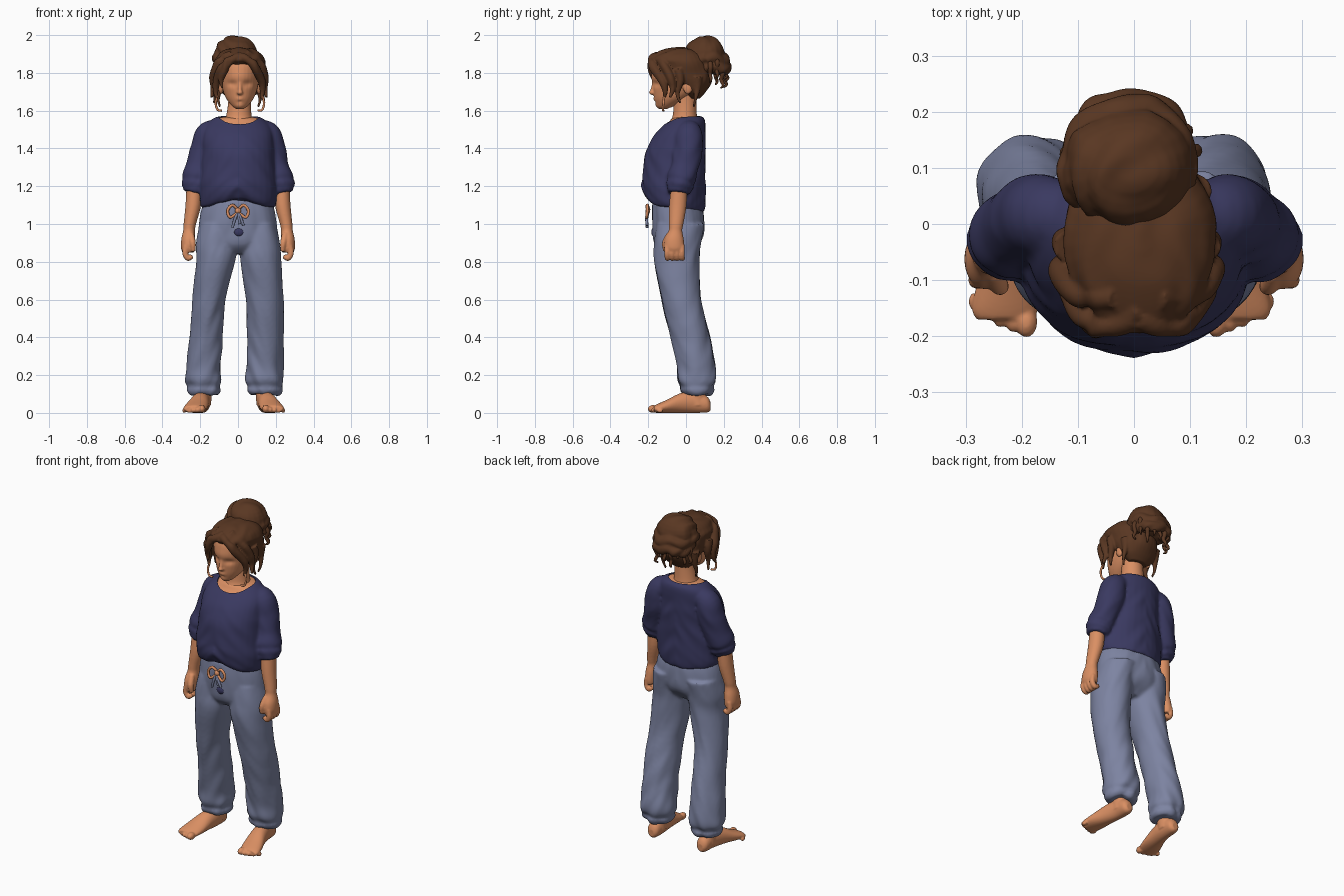
import bpy, bmesh, math
from mathutils import Vector, Matrix, noise


def material(name, rgb):
    m = bpy.data.materials.new(name)
    m.diffuse_color = (*rgb, 1)
    return m


SKIN = material("skin", (0.70, 0.275, 0.125))
HAIR = material("brown hair", (0.10, 0.038, 0.016))
NAVY = material("navy knit", (0.042, 0.041, 0.118))
SLATE = material("slate cotton", (0.205, 0.23, 0.36))


def smooth_rows(rows, sub=5):
    """Catmull-Rom interpolation of number rows."""
    out = []
    for i in range(len(rows) - 1):
        a, b, c, d = (rows[max(0, min(len(rows) - 1, k))] for k in (i - 1, i, i + 1, i + 2))
        for s in range(sub):
            t = s / sub
            out.append([0.5 * (2 * q + (r - p) * t + (2 * p - 5 * q + 4 * r - u) * t * t
                               + (3 * q - p - 3 * r + u) * t ** 3)
                        for p, q, r, u in zip(a, b, c, d)])
    return out + [list(rows[-1])]


def skin_rings(bm, rings):
    vs = [[bm.verts.new(p) for p in ring] for ring in rings]
    n = len(vs[0])
    for a, b in zip(vs, vs[1:]):
        for i in range(n):
            bm.faces.new((a[i], a[(i + 1) % n], b[(i + 1) % n], b[i]))
    bm.faces.new(vs[0][::-1])
    bm.faces.new(vs[-1])


def loft(bm, rows, along_y=False, n=32):
    """Rows are (height, centre, centre, radius, radius); along_y lays the loft down."""
    rings = []
    for h, c1, c2, r1, r2 in smooth_rows(rows):
        ring = []
        for k in range(n):
            a = math.tau * k / n
            u, v = c1 + max(r1, .002) * math.cos(a), c2 + max(r2, .002) * math.sin(a)
            ring.append((u, h, v) if along_y else (u, v, h))
        rings.append(ring)
    skin_rings(bm, rings)


def tube(bm, rows, n=10):
    """Rows are (x, y, z, radius)."""
    rows = smooth_rows(rows)
    pts = [Vector(r[:3]) for r in rows]
    side, rings = Vector((0.31, 0.83, 0.46)), []
    for i, p in enumerate(pts):
        t = (pts[min(i + 1, len(pts) - 1)] - pts[max(i - 1, 0)]).normalized()
        side = (side - t * side.dot(t)).normalized()
        up, r = t.cross(side), max(rows[i][3], .001)
        rings.append([p + r * (side * math.cos(math.tau * k / n) + up * math.sin(math.tau * k / n))
                      for k in range(n)])
    skin_rings(bm, rings)


def blob(bm, c, s):
    bmesh.ops.create_uvsphere(bm, u_segments=20, v_segments=14, radius=1,
                              matrix=Matrix.Translation(c) @ Matrix.Diagonal((*s, 1)))


def bake(ob):
    dg = bpy.context.evaluated_depsgraph_get()
    me = bpy.data.meshes.new_from_object(ob.evaluated_get(dg))
    ob.modifiers.clear()
    ob.data = me


def finish(name, bm, mat, voxel=None, relax=3, shape=None):
    """Turn a bmesh into an object, fusing overlapping volumes and sculpting by a rule."""
    bmesh.ops.recalc_face_normals(bm, faces=bm.faces)
    me = bpy.data.meshes.new(name)
    bm.to_mesh(me)
    bm.free()
    ob = bpy.data.objects.new(name, me)
    bpy.context.collection.objects.link(ob)
    if voxel:
        rm = ob.modifiers.new("fuse", 'REMESH')
        rm.mode, rm.voxel_size = 'VOXEL', voxel
        sm = ob.modifiers.new("relax", 'SMOOTH')
        sm.factor, sm.iterations = 0.5, relax
        bake(ob)
    if shape:
        moved = [shape(v.co.copy(), v.normal.copy()) for v in ob.data.vertices]
        for v, co in zip(ob.data.vertices, moved):
            v.co = co
    ob.data.materials.clear()
    ob.data.materials.append(mat)
    shade(ob)
    return ob


def shade(ob):
    bpy.ops.object.select_all(action='DESELECT')
    ob.select_set(True)
    bpy.context.view_layer.objects.active = ob
    bpy.ops.object.shade_smooth_by_angle(angle=math.radians(50))


def mirrored(ob, name, dx=0.0):
    c = ob.copy()
    c.name, c.data = name, ob.data.copy()
    c.data.transform(Matrix.Translation((dx, 0, 0)) @ Matrix.Scale(-1, 4, (1, 0, 0)))
    c.data.flip_normals()
    bpy.context.collection.objects.link(c)


def clamp(v):
    return max(0.0, min(1.0, v))


# Sweater: torso and sleeves, with folds and a hem that is higher in front
torso = [(1.085, 0, -.055, .195, .15), (1.12, 0, -.06, .205, .162), (1.2, 0, -.065, .205, .17),
         (1.3, 0, -.062, .195, .163), (1.38, 0, -.055, .19, .16), (1.45, 0, -.04, .188, .142),
         (1.5, 0, -.02, .18, .123), (1.54, 0, 0, .155, .102), (1.566, 0, .005, .115, .085),
         (1.578, 0, .005, .05, .04)]
bm = bmesh.new()
loft(bm, torso)
for s in (-1, 1):
    tube(bm, [(s * .11, .02, 1.5, .055), (s * .155, .015, 1.47, .073), (s * .175, .01, 1.39, .077),
              (s * .2, -.005, 1.3, .073), (s * .217, -.022, 1.245, .078), (s * .221, -.027, 1.225, .07),
              (s * .226, -.032, 1.205, .074), (s * .229, -.036, 1.185, .064),
              (s * .232, -.038, 1.165, .058)], 28)


def knit(co, no):
    fold = noise.noise(Vector((co.x * 9, co.y * 9, co.z * 14 + abs(co.x) * 14)))
    co += no * .008 * fold * clamp((1.5 - co.z) / .1)
    if abs(co.x) < .215:
        w = clamp((1.25 - co.z) / .16)
        arch = .03 * math.exp(-(co.x / .09) ** 2) if co.y < -.05 else 0
        co.z += w * (arch - .13 * (co.y + .055)) * clamp((.215 - abs(co.x)) / .02)
    return co


sweater = finish("sweater", bm, NAVY, .009, 3, knit)

# Neckline opening cut through the sweater
bm = bmesh.new()
loft(bm, [(1.45, .003, -.018, .108, .096), (1.7, .003, -.018, .108, .096)], n=64)
cutter = finish("neckline_cutter", bm, NAVY)
cutter.hide_render = True
cut = sweater.modifiers.new("neckline", 'BOOLEAN')
cut.operation, cut.object, cut.solver = 'DIFFERENCE', cutter, 'EXACT'
bake(sweater)
bpy.data.objects.remove(cutter)
shade(sweater)

# Upper chest under the neckline, and neck
bm = bmesh.new()
loft(bm, [(z - .007, x, y, a - .006, b - .007) for z, x, y, a, b in torso[4:]])
loft(bm, [(1.5, .003, -.01, .085, .08), (1.55, .004, -.008, .074, .07), (1.58, .005, -.006, .066, .063),
          (1.64, .008, -.005, .06, .06), (1.7, .01, -.005, .06, .06)])
finish("neck_and_chest", bm, SKIN)

# Trousers: hips fused with two differently placed legs
bm = bmesh.new()
loft(bm, [(1.125, 0, -.05, .18, .125), (1.05, 0, -.042, .2, .138), (.95, 0, -.04, .212, .136),
          (.89, 0, -.048, .2, .115), (.845, 0, -.05, .1, .07)])
loft(bm, [(1.0, -.1, -.03, .105, .128), (.9, -.112, -.045, .11, .125), (.8, -.12, -.05, .103, .12),
          (.6, -.153, -.025, .088, .106), (.4, -.168, .022, .087, .105), (.25, -.181, .052, .094, .102),
          (.175, -.184, .056, .1, .102), (.14, -.182, .056, .086, .086), (.12, -.182, .056, .09, .09),
          (.095, -.18, .056, .075, .075)])
loft(bm, [(1.0, .1, -.03, .105, .128), (.9, .115, -.045, .108, .125), (.8, .122, -.05, .108, .12),
          (.6, .14, -.025, .1, .106), (.4, .145, .022, .096, .105), (.25, .142, .052, .1, .102),
          (.175, .142, .056, .102, .102), (.14, .142, .056, .087, .086), (.12, .142, .056, .09, .09),
          (.095, .142, .056, .075, .075)])


def cotton(co, no):
    slant = co.z * 7 + (abs(co.x) - .13) * 12
    amp = .006 + .006 * clamp((.45 - co.z) / .3)
    return co + no * amp * noise.noise(Vector((co.x * 11, co.y * 11, slant * 1.3)))


finish("trousers", bm, SLATE, .009, 4, cotton)

# Drawstring bow
bm = bmesh.new()
for s in (-1, 1):
    tube(bm, [(0, -.195, 1.075, .007), (s * .03, -.205, 1.1, .008), (s * .055, -.205, 1.07, .008),
              (s * .04, -.208, 1.035, .008), (0, -.2, 1.065, .007)], 8)
blob(bm, (0, -.202, 1.07), (.016, .012, .016))
finish("drawstring_bow", bm, SKIN)
bm = bmesh.new()
for s, e in ((-1, .0), (1, .012), (.35, .02)):
    tube(bm, [(0, -.2, 1.065, .008), (s * .015, -.208, 1.03, .008), (s * .03, -.206, .98 + e, .007)], 8)
finish("drawstring_tails", bm, SLATE)
bm = bmesh.new()
blob(bm, (.005, -.172, .957), (.026, .012, .022))
finish("drawstring_stop", bm, NAVY)

# Arm and relaxed hand
bm = bmesh.new()
loft(bm, [(1.22, -.232, -.035, .04, .042), (1.1, -.237, -.043, .041, .046), (1.0, -.255, -.052, .033, .038),
          (.965, -.259, -.056, .031, .036), (.92, -.263, -.062, .037, .05), (.875, -.266, -.062, .036, .054),
          (.85, -.264, -.06, .03, .048)])
for i in range(4):
    y = -.1 + .026 * i
    tube(bm, [(-.275, y, .885, .015), (-.28, y, .845, .0155), (-.264, y + .002, .818, .0145),
              (-.242, y + .003, .832, .012)], 12)
tube(bm, [(-.25, -.085, .945, .018), (-.24, -.11, .9, .017), (-.236, -.108, .855, .012)], 12)
arm = finish("right_arm", bm, SKIN, .005, 3)
mirrored(arm, "left_arm")

# Bare foot with toes
bm = bmesh.new()
loft(bm, [(.13, -.187, .035, .018, .022), (.11, -.187, .045, .036, .043), (.04, -.19, .057, .043, .057),
          (-.03, -.202, .052, .05, .052), (-.1, -.218, .035, .06, .035), (-.15, -.229, .024, .06, .024),
          (-.17, -.232, .02, .05, .018)], True)
loft(bm, [(.04, -.187, .06, .045, .05), (.1, -.185, .05, .045, .052), (.2, -.184, .055, .048, .05)])
for i, r in enumerate((.021, .016, .015, .0135, .012)):
    blob(bm, (-.192 - .023 * i, -.174 + .0045 * i * i * .5, r), (r * .95, r * 1.35, r))


def grounded(co, no):
    co.z = max(0, co.z)
    return co


foot = finish("right_foot", bm, SKIN, .005, 3, grounded)
mirrored(foot, "left_foot", -.045)

# Head with nose, ears, eye sockets and lips
bm = bmesh.new()
loft(bm, [(1.608, .01, -.118, .018, .02), (1.625, .01, -.108, .042, .046), (1.66, .01, -.08, .07, .086),
          (1.7, .01, -.055, .088, .117), (1.75, .01, -.045, .1, .132), (1.8, .01, -.04, .107, .141),
          (1.85, .01, -.035, .103, .136), (1.89, .01, -.035, .075, .1), (1.91, .01, -.035, .02, .03)])
blob(bm, (.01, -.177, 1.696), (.016, .019, .013))
tube(bm, [(.01, -.168, 1.755, .01), (.01, -.174, 1.725, .011), (.01, -.182, 1.697, .011)])
for s in (-1, 1):
    blob(bm, (.01 + s * .1, .01, 1.725), (.014, .026, .038))


def face(co, no):
    if co.y < -.08:
        for x, z, r, d in ((-.032, 1.742, .017, .011), (.052, 1.742, .017, .011), (.01, 1.66, .013, -.006),
                           (.01, 1.648, .006, .004), (.01, 1.622, .016, -.006), (.01, 1.775, .03, -.004)):
            co.y += d * math.exp(-(((co.x - x) / 1.5) ** 2 + (co.z - z) ** 2) / r ** 2)
    return co


finish("head", bm, SKIN, .005, 3, face)

# Swept-back hair with loose side locks
bm = bmesh.new()
loft(bm, [(1.665, .01, .045, .06, .03), (1.7, .01, .045, .1, .06), (1.75, .011, .028, .12, .108),
          (1.8, .012, -.002, .13, .14), (1.845, .012, -.022, .136, .147), (1.87, .012, -.037, .133, .157),
          (1.9, .012, -.037, .115, .13), (1.925, .012, -.03, .07, .08), (1.934, .012, -.03, .02, .02)])
for s, k in ((-1, 0), (1, .012)):
    for row in ([(.0, -.165, 1.885, .022), (.045, -.182, 1.865, .022), (.085, -.165, 1.82, .024),
                 (.112, -.125, 1.76, .022), (.118, -.11, 1.7, .014), (.11, -.12, 1.66, .006)],
                [(.03, -.13, 1.9, .025), (.1, -.12, 1.85, .026), (.127, -.085, 1.78, .024),
                 (.13, -.07, 1.72, .016), (.14, -.085, 1.67, .007)],
                [(.115, -.04, 1.82, .03), (.122, -.03, 1.76, .022), (.118, -.045, 1.69, .012),
                 (.128, -.03, 1.64, .006)],
                [(.1, .06, 1.78, .03), (.1, .06, 1.72, .018), (.105, .05, 1.66, .009), (.095, .04, 1.62, .006)]):
        tube(bm, [(s * x + k, y, z, r) for x, y, z, r in row], 14)
# Heavier fringe on one side
tube(bm, [(.01, -.15, 1.895, .02), (-.045, -.18, 1.86, .022), (-.075, -.178, 1.81, .02),
          (-.09, -.165, 1.76, .013), (-.082, -.168, 1.72, .005)], 14)


def strands(co, no):
    wave = math.sin(75 * co.x + 5 * noise.noise(co * 9))
    return co + no * .0025 * wave * clamp((co.z - 1.7) / .1)


finish("hair", bm, HAIR, .005, 2, strands)

# Bun with wrapped coils and escaping curls
bm = bmesh.new()
blob(bm, (-.01, .1, 1.898), (.118, .105, .1))
for r, h, w, d in ((.098, 1.87, .03, .0), (.09, 1.825, .03, .02)):
    tube(bm, [(-.008 + r * math.cos(a * math.tau / 14), .105 + d + r * math.sin(a * math.tau / 14),
               h + .012 * math.sin(a * 1.9), w) for a in range(15)], 14)


def twist(co, no):
    swirl = math.sin(55 * (co.x + .6 * co.z) + 6 * noise.noise(co * 8))
    co += no * .004 * swirl
    co.z = min(co.z, 2.0)
    return co


finish("bun", bm, HAIR, .006, 2, twist)
bm = bmesh.new()
for i in range(9):
    a = math.radians(15 + 19 * i)
    c, s = math.cos(a), math.sin(a)
    drop = .03 * math.sin(i * 2.3)
    tube(bm, [(-.005 + r * c, .1 + r * s, z + drop, w) for r, z, w in
              ((.1, 1.86, .014), (.118, 1.83, .013), (.108, 1.795, .011), (.122, 1.765, .008), (.105, 1.75, .004))])
finish("bun_curls", bm, HAIR)

# Light wisps beside the jaw
bm = bmesh.new()
for s, k in ((-1, 0), (1, .02)):
    tube(bm, [(s * x + k, y, z, .006) for x, y, z in
              ((.108, -.115, 1.68), (.118, -.12, 1.64), (.108, -.122, 1.605), (.085, -.12, 1.6))], 8)
finish("jaw_wisps", bm, SKIN)
